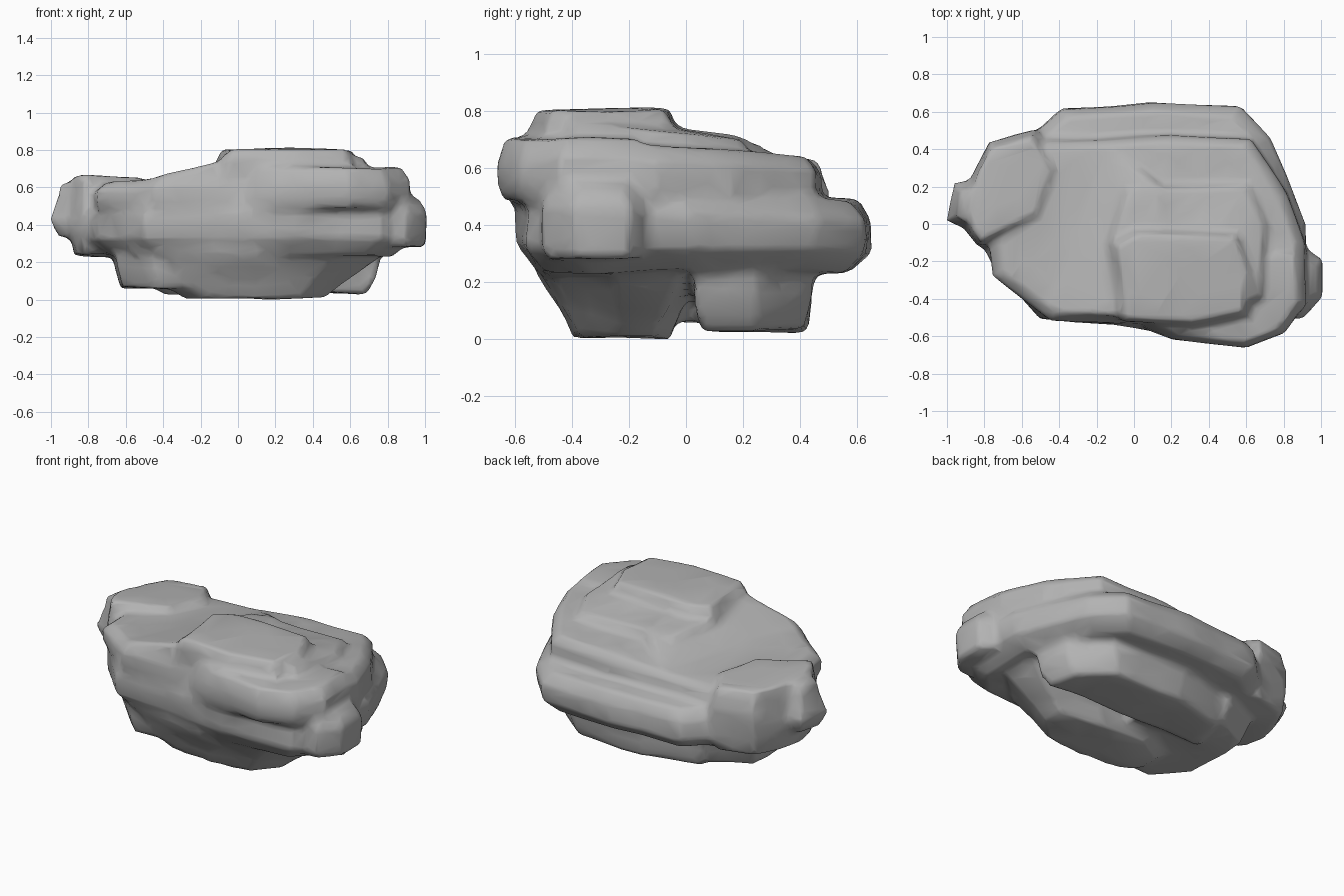
import bpy
import bmesh
from mathutils import Vector, noise

default_cube = bpy.data.objects.get("Cube")
if default_cube:
    bpy.data.objects.remove(default_cube, do_unlink=True)


def add_slab(bm, outline, bottom, top, bottom_taper=.9, top_taper=.9, slope=(0, 0),
             bottom_rim=.28, top_rim=.28):
    """Add a closed stone slab with chamfered rims and an optionally tilted top."""
    centre = sum((Vector(point) for point in outline), Vector((0, 0))) / len(outline)
    profile = [(0, bottom_taper), (bottom_rim, 1), (1 - top_rim, 1), (1, top_taper)]
    rings = []
    for height, taper in profile:
        ring = []
        for point in outline:
            flat = centre + (Vector(point) - centre) * taper
            tilt = flat.dot(Vector(slope)) * height
            ring.append(bm.verts.new((flat.x, flat.y, bottom + (top - bottom) * height + tilt)))
        rings.append(ring)
    count = len(outline)
    for lower, upper in zip(rings, rings[1:]):
        for i in range(count):
            j = (i + 1) % count
            bm.faces.new((lower[i], lower[j], upper[j], upper[i]))
    bm.faces.new(list(reversed(rings[0])))
    bm.faces.new(rings[-1])


bm = bmesh.new()

# Broad middle bed reaching out to the back
middle_bed = [(-.84, -.05), (-.8, .38), (-.5, .52), (-.39, .62), (.1, .655), (.57, .63),
              (.73, .46), (.92, 0), (.93, -.4), (.77, -.56), (.3, -.6), (-.1, -.54),
              (-.5, -.5), (-.75, -.25)]
add_slab(bm, middle_bed, .23, .53, bottom_taper=.88, top_taper=.92, slope=(0, -.06))

# Upper bed, stepping back from the rear edge
upper_bed = [(-.8, 0), (-.75, .3), (-.5, .45), (.2, .48), (.63, .46), (.83, .16),
             (.93, -.1), (.93, -.45), (.7, -.6), (.1, -.55), (-.45, -.52), (-.76, -.28)]
add_slab(bm, upper_bed, .45, .65, bottom_taper=.95, top_taper=.92, slope=(.04, -.06))

# Terrace below the crest, and the ramp leading down from it
terrace = [(-.15, -.1), (-.05, .2), (.62, .22), (.72, 0), (.69, -.4), (.5, -.5), (-.1, -.5)]
add_slab(bm, terrace, .55, .73, top_taper=.95, slope=(0, -.12))
ramp = [(-.6, -.2), (-.5, .3), (-.1, .4), (.15, .2), (.15, -.4), (-.05, -.51), (-.45, -.49)]
add_slab(bm, ramp, .5, .712, top_taper=.95, slope=(.25, -.14), top_rim=.15)

# Flat crest
crest = [(-.13, -.1), (0, -.03), (.56, -.05), (.65, -.25), (.61, -.49), (.3, -.55), (-.07, -.53)]
add_slab(bm, crest, .58, .81, top_taper=.91)

# Overhanging brow on the front
brow = [(.06, -.57), (.2, -.62), (.6, -.665), (.81, -.59), (.93, -.42), (.91, -.12), (.1, -.2)]
add_slab(bm, brow, .48, .71, bottom_taper=.93, top_taper=.87, top_rim=.4)

# Shoulder with its pointed tip, and the nub at the other end
shoulder = [(-.91, .1), (-.86, .28), (-.78, .44), (-.52, .51), (-.4, .3), (-.5, .03),
            (-.83, -.13), (-.89, -.05)]
add_slab(bm, shoulder, .23, .665, bottom_taper=.87, top_taper=.88, slope=(0, -.06))
tip = [(-1, .02), (-.96, .22), (-.7, .27), (-.7, -.07), (-.88, -.04)]
add_slab(bm, tip, .33, .63, bottom_taper=.8, top_taper=.72, top_rim=.6)
nub = [(.7, -.1), (.92, -.13), (1.01, -.19), (1.01, -.39), (.9, -.51), (.7, -.5)]
add_slab(bm, nub, .28, .55, bottom_taper=.9, top_taper=.75, bottom_rim=.15, top_rim=.3)

# Feet underneath: a flaring front one, a flat end one and a steep back one
front_foot = [(-.6, -.1), (-.58, -.38), (-.4, -.49), (.1, -.54), (.55, -.48), (.8, -.25),
              (.78, 0), (.3, .08), (-.3, .08)]
add_slab(bm, front_foot, 0, .3, bottom_taper=.55, top_taper=1, bottom_rim=.85, top_rim=.05)
end_foot = [(-.66, .25), (-.66, -.25), (-.45, -.44), (0, -.42), (.1, .2), (-.4, .38)]
add_slab(bm, end_foot, .06, .3, bottom_taper=.9, top_taper=1, bottom_rim=.5)
back_foot = [(-.5, .05), (-.42, .35), (0, .45), (.5, .44), (.72, .25), (.77, .02)]
add_slab(bm, back_foot, .025, .32, bottom_taper=.87, top_taper=1, bottom_rim=.5)

bmesh.ops.recalc_face_normals(bm, faces=bm.faces)
source = bpy.data.meshes.new("boulder_slabs")
bm.to_mesh(source)
bm.free()
boulder = bpy.data.objects.new("boulder", source)
bpy.context.collection.objects.link(boulder)

# Fuse the slabs and wear down their edges
fuse = boulder.modifiers.new("fuse", "REMESH")
fuse.mode = "VOXEL"
fuse.voxel_size = .02
wear = boulder.modifiers.new("wear", "SMOOTH")
wear.factor = .5
wear.iterations = 6
graph = bpy.context.evaluated_depsgraph_get()
boulder_mesh = bpy.data.meshes.new_from_object(boulder.evaluated_get(graph))
boulder.modifiers.clear()
boulder.data = boulder_mesh
boulder_mesh.name = "boulder"
bpy.data.meshes.remove(source)

# Weathered dents, stretched along the bedding
normals = [vert.normal.copy() for vert in boulder_mesh.vertices]
for vert, normal in zip(boulder_mesh.vertices, normals):
    p = vert.co
    dents = noise.noise(Vector((p.x * 3, p.y * 3, p.z * 6)))
    vert.co = p + normal * (dents * .014 - .006)

# Broad chipped planes
chips = boulder.modifiers.new("chips", "DECIMATE")
chips.ratio = .1

# Plain grey stone
stone = bpy.data.materials.new("grey_stone")
stone.use_nodes = True
colour = (.45, .45, .45, 1)
stone.diffuse_color = colour
stone.node_tree.nodes["Principled BSDF"].inputs["Base Color"].default_value = colour
boulder_mesh.materials.clear()
boulder_mesh.materials.append(stone)
for face in boulder_mesh.polygons:
    face.use_smooth = True
    face.material_index = 0
